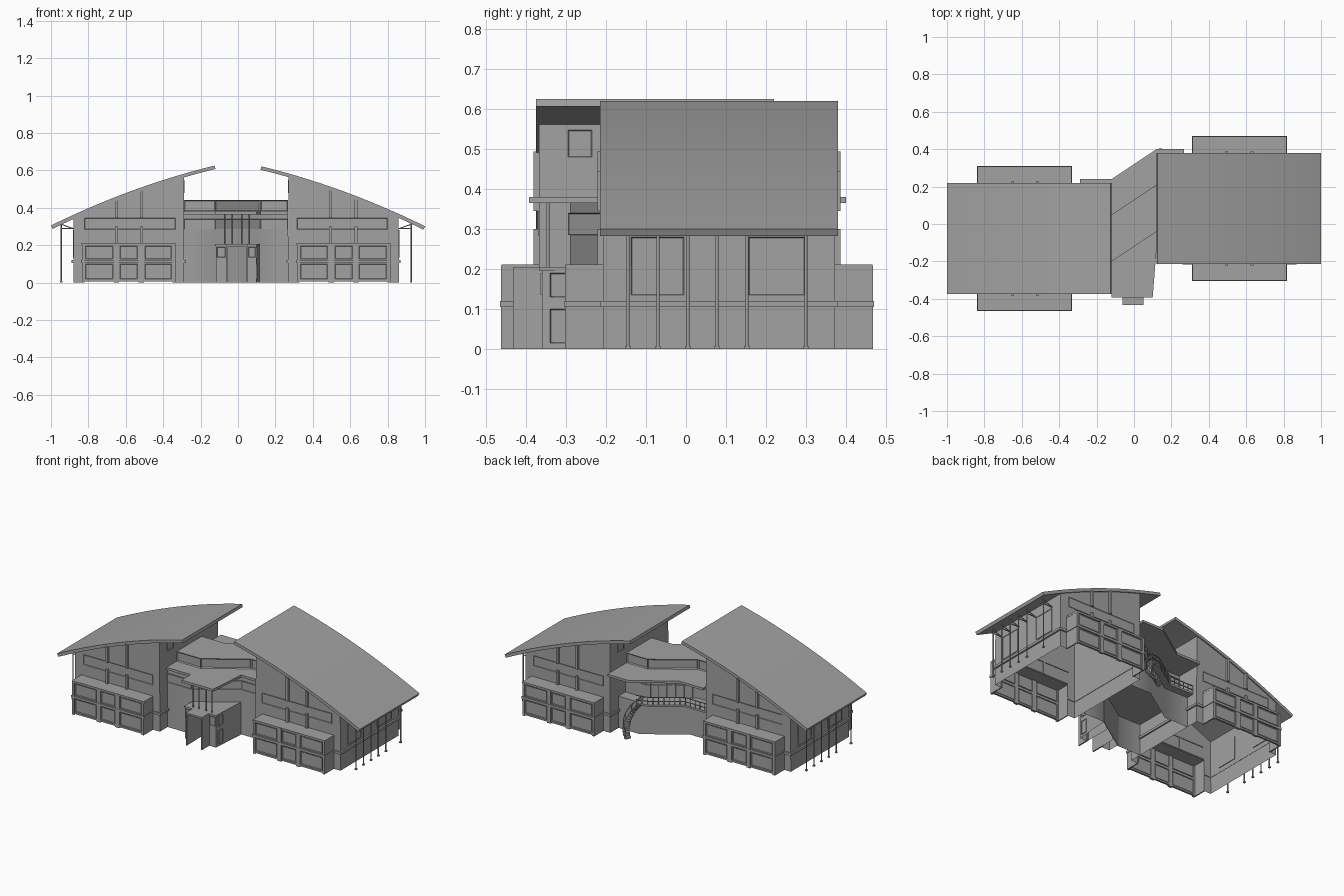
import bpy, bmesh, math
from mathutils import Matrix, Vector

if "Cube" in bpy.data.objects:
    bpy.data.objects.remove(bpy.data.objects["Cube"], do_unlink=True)

grey = bpy.data.materials.new("plain_grey")
grey.use_nodes = True
GREY = (0.36, 0.36, 0.36, 1)
grey.diffuse_color = GREY
grey.node_tree.nodes["Principled BSDF"].inputs["Base Color"].default_value = GREY
HERE = Matrix.Identity(4)


def bottom(f):
    return f.normal.z < -0.9


def extrude(name, pts, a, b, M=HERE, axis="z", drop=None, recess=None, smooth=False):
    """Sweep a 2D outline along z or y; drop picks faces to leave open;
    recess = (direction or None for all sides, inset, depth)."""
    bm = bmesh.new()
    def at(p, w):
        return (p[0], p[1], w) if axis == "z" else (p[0], w, p[1])
    low = [bm.verts.new(at(p, a)) for p in pts]
    high = [bm.verts.new(at(p, b)) for p in pts]
    bm.faces.new(low)
    bm.faces.new(high)
    n = len(pts)
    for i in range(n):
        j = (i + 1) % n
        bm.faces.new((low[i], low[j], high[j], high[i]))
    bmesh.ops.recalc_face_normals(bm, faces=bm.faces)
    if recess:
        way, inset, depth = recess
        picked = [f for f in bm.faces if (abs(f.normal.z) < 0.5 if way is None
                                          else f.normal.dot(Vector(way)) > 0.9)]
        bmesh.ops.inset_individual(bm, faces=picked, thickness=inset, depth=-depth)
    if drop:
        bmesh.ops.delete(bm, geom=[f for f in bm.faces if drop(f)], context="FACES_ONLY")
    bm.transform(M)
    me = bpy.data.meshes.new(name)
    bm.to_mesh(me)
    bm.free()
    me.materials.append(grey)
    ob = bpy.data.objects.new(name, me)
    bpy.context.collection.objects.link(ob)
    if smooth:
        bpy.ops.object.select_all(action="DESELECT")
        ob.select_set(True)
        bpy.context.view_layer.objects.active = ob
        bpy.ops.object.shade_smooth_by_angle(angle=math.radians(40))


def box(name, x0, x1, y0, y1, z0, z1, M=HERE, **kw):
    y0, y1 = sorted((y0, y1))
    extrude(name, [(x0, y0), (x1, y0), (x1, y1), (x0, y1)], z0, z1, M, **kw)


def rod(name, pts, r, M=HERE):
    cu = bpy.data.curves.new(name, "CURVE")
    cu.dimensions = "3D"
    cu.bevel_depth = r
    cu.bevel_resolution = 1
    cu.use_fill_caps = True
    sp = cu.splines.new("POLY")
    sp.points.add(len(pts) - 1)
    for p, q in zip(sp.points, pts):
        p.co = (*(M @ Vector(q)), 1)
    cu.materials.append(grey)
    bpy.context.collection.objects.link(bpy.data.objects.new(name, cu))


def roof_z(x):
    u = x + 1
    return 0.305 + 0.49 * u - 0.142 * u * u


def arc(x0, x1, drop, n=14):
    """Points on the roof curve, pushed below it at right angles."""
    xs = [x0 + (x1 - x0) * i / n for i in range(n + 1)]
    return [(x + drop * (0.49 - 0.284 * (x + 1)), roof_z(x) - drop) for x in xs]


def hall_opening(f):
    """Underside, and the sides of the opening into the bays."""
    return bottom(f) or (abs(f.normal.x) > 0.9 and -0.85 < f.calc_center_median().x < -0.3)


def wing(side, M, dx):
    # gabled hall under an arched roof, open to the bays
    extrude(side + "_hall", [(-0.88, 0)] + arc(-0.884, -0.293, 0.012)
            + [(-0.288, 0), (-0.34, 0), (-0.34, 0.205), (-0.83, 0.205), (-0.83, 0)],
            -0.29, 0.29, M, axis="y", drop=hall_opening)
    outline = arc(-1, -0.125, 0) + arc(-1, -0.125, 0.018)[::-1]
    extrude(side + "_roof", [(x + dx, z + dx / 5) for x, z in outline], -0.2975, 0.2975, M, axis="y", smooth=True)
    # belt course
    box(side + "_belt_outer", -0.89, -0.878, -0.298, 0.298, 0.105, 0.12, M)
    box(side + "_belt_inner", -0.291, -0.279, -0.298, 0.298, 0.105, 0.12, M)
    for m in (-1, 1):
        end = side + ("_front" if m * M[1][1] < 0 else "_back")
        for x0, x1 in ((-0.89, -0.828), (-0.342, -0.279)):
            box(end + "_belt", x0, x1, m * 0.286, m * 0.298, 0.105, 0.12, M)
        # projecting window bay with posts and rails
        box(end + "_bay", -0.83, -0.34, m * 0.285, m * 0.377, 0.005, 0.205, M,
            drop=lambda f: bottom(f) or f.normal.y * m < -0.9)
        for x0, x1, y in ((-0.835, -0.828, 0.288), (-0.83, -0.82, 0.37), (-0.663, -0.637, 0.37),
                          (-0.533, -0.503, 0.37), (-0.35, -0.34, 0.37), (-0.342, -0.335, 0.288)):
            box(end + "_bay_post", x0, x1, m * y, m * 0.385, 0, 0.209, M)
        for x0, x1 in ((-0.839, -0.828), (-0.342, -0.331)):
            box(end + "_bay_side_rail", x0, x1, m * 0.288, m * 0.387, 0.105, 0.12, M)
        for z0, z1, y, out in ((0.006, 0.016, 0.37, 0), (0.105, 0.12, 0.37, 0.004), (0.2, 0.212, 0.288, 0.001)):
            box(end + "_bay_rail", -0.835 - out, -0.335 + out, m * y, m * (0.383 + out), z0, z1, M)
        for x0, x1 in ((-0.815, -0.668), (-0.632, -0.538), (-0.498, -0.355)):
            for z0, z1 in ((0.02, 0.1), (0.126, 0.196)):
                box(end + "_bay_window", x0, x1, m * 0.372, m * 0.381, z0, z1, M,
                    recess=((0, m, 0), 0.004, 0.002))
        # gable pilasters, broken by a ribbon window
        for x in (-0.65, -0.515):
            for z0, z1 in ((0.205, 0.3), (0.345, roof_z(x) - 0.015)):
                box(end + "_pilaster", x - 0.008, x + 0.008, m * 0.286, m * 0.304, z0, z1, M)
        box(end + "_ribbon_window", -0.82, -0.335, m * 0.285, m * 0.293, 0.283, 0.345, M,
            recess=((0, m, 0), 0.003, 0.002))
    # side windows
    for y0, y1 in ((0.0875, 0.2195), (-0.2145, -0.0745)):
        box(side + "_side_window", -0.883, -0.875, y0, y1, 0.135, 0.28, M, recess=((-1, 0, 0), 0.003, 0.002))
    box(side + "_high_window", -0.294, -0.286, -0.2175, -0.1575, 0.48, 0.548, M,
        recess=((1, 0, 0), 0.003, 0.002))
    # eave posts with braces
    for y in (0.2275, 0.1525, 0.0775, 0.005, -0.07, -0.2175):
        rod(side + "_eave_post", [(-0.945, y, 0), (-0.945, y, roof_z(-0.945) - 0.01)], 0.004, M)
        box(side + "_post_foot", -0.951, -0.939, y - 0.006, y + 0.006, 0, 0.008, M)
        rod(side + "_eave_tie", [(-0.945, y, 0.288), (-0.88, y, 0.288)], 0.003, M)
        rod(side + "_eave_brace", [(-0.88, y, 0.288), (-0.955, y, 0.315)], 0.003, M)


wing("right_wing", Matrix.Translation((0, -0.0775, 0)), 0)
wing("left_wing", Matrix.Translation((-0.02, 0.0825, 0)) @ Matrix.Rotation(math.pi, 4, "Z"), -0.02)


# connecting link, cranked in plan
def crank(y, x0=-0.288, x1=0.268):
    return [(x0, y), (-0.12, y), (0.12, y + 0.16), (x1, y + 0.16)]


front = crank(-0.29)
extrude("link_ground_floor", front + crank(0.13)[::-1], 0, 0.2, drop=bottom, smooth=True)
extrude("link_upper_floor", front + crank(0.06)[::-1], 0.2, 0.368, smooth=True)
extrude("link_front_ribbon", crank(-0.295) + crank(-0.25)[::-1], 0.285, 0.34, recess=(None, 0.003, 0.002))
extrude("link_back_ribbon", crank(0.03) + crank(0.065)[::-1], 0.285, 0.34, recess=(None, 0.003, 0.002))
extrude("link_canopy", [(-0.288, -0.3), (-0.12, -0.3), (-0.12, -0.392), (0.1, -0.392),
                        (0.12, -0.14), (0.268, -0.14)] + crank(0.24)[::-1], 0.365, 0.38)
extrude("link_roof_tier", crank(-0.2) + crank(0.05)[::-1], 0.38, 0.442, recess=(None, 0.008, 0.005))

# entrance hall with a through porch, and canopy columns
hall_back = [(0.115, -0.13), (-0.118, -0.28)]
extrude("entrance_hall", [(-0.118, -0.36), (-0.056, -0.36), (-0.056, -0.245), (0.046, -0.177),
                          (0.046, -0.36), (0.098, -0.36)] + hall_back, 0, 0.2, drop=bottom)
extrude("entrance_roof", [(-0.122, -0.366), (0.102, -0.366)] + hall_back, 0.196, 0.205)
for x0, x1 in ((-0.062, -0.054), (0.044, 0.052)):
    box("porch_side", x0, x1, -0.432, -0.35, 0, 0.2)
box("porch_top", -0.062, 0.052, -0.432, -0.35, 0.194, 0.205)
for x0, x1 in ((-0.112, -0.068), (0.056, 0.094)):
    box("entrance_window", x0, x1, -0.364, -0.356, 0.135, 0.19, recess=((0, -1, 0), 0.003, 0.002))
for z0, z1 in ((0.015, 0.1), (0.13, 0.19)):
    box("entrance_side_window", 0.097, 0.105, -0.34, -0.3, z0, z1, recess=((1, 0, 0), 0.003, 0.002))
for x in (-0.07, -0.03, 0.02, 0.06):
    rod("canopy_column", [(x, -0.345, 0.2), (x, -0.345, 0.37)], 0.004)

# rear balcony with railing
edge = crank(0.18)[:2] + [(0.06, 0.30), (0.13, 0.315)]
extrude("balcony", edge + [(0.13, 0.2), (-0.12, 0.04), (-0.288, 0.04)], 0.193, 0.205)
for z in (0.225, 0.25):
    rod("balcony_rail", [(x, y - 0.004, z) for x, y in edge], 0.003)
for p, q in zip(edge, edge[1:]):
    steps = max(2, int(math.dist(p, q) / 0.03))
    for i in range(steps):
        t = i / steps
        x, y = p[0] + (q[0] - p[0]) * t, p[1] + (q[1] - p[1]) * t - 0.004
        rod("baluster", [(x, y, 0.2), (x, y, 0.25)], 0.0025)
for i in range(6):
    x = -0.1 + 0.04 * i
    y = 0.06 + (x + 0.12) / 1.5 + 0.006
    rod("rear_mullion", [(x, y, 0.2), (x, y, 0.37)], 0.003)

# curved stair down from the balcony
turn = [(math.radians(-110 + 13 * i), 0.2 - 0.0135 * i) for i in range(15)]
for a, z in turn:
    M = Matrix.Translation((0.125, 0.345, z)) @ Matrix.Rotation(a, 4, "Z")
    box("stair_tread", 0.025, 0.06, -0.009, 0.009, -0.006, 0.003, M)
    rod("stair_baluster", [(0.058, 0, 0), (0.058, 0, 0.045)], 0.0015, M)
for name, r, lift in (("stair_handrail", 0.058, 0.045), ("stair_stringer", 0.06, 0), ("stair_inner_stringer", 0.025, 0)):
    rod(name, [(0.125 + r * math.cos(a), 0.345 + r * math.sin(a), z + lift) for a, z in turn], 0.003)
